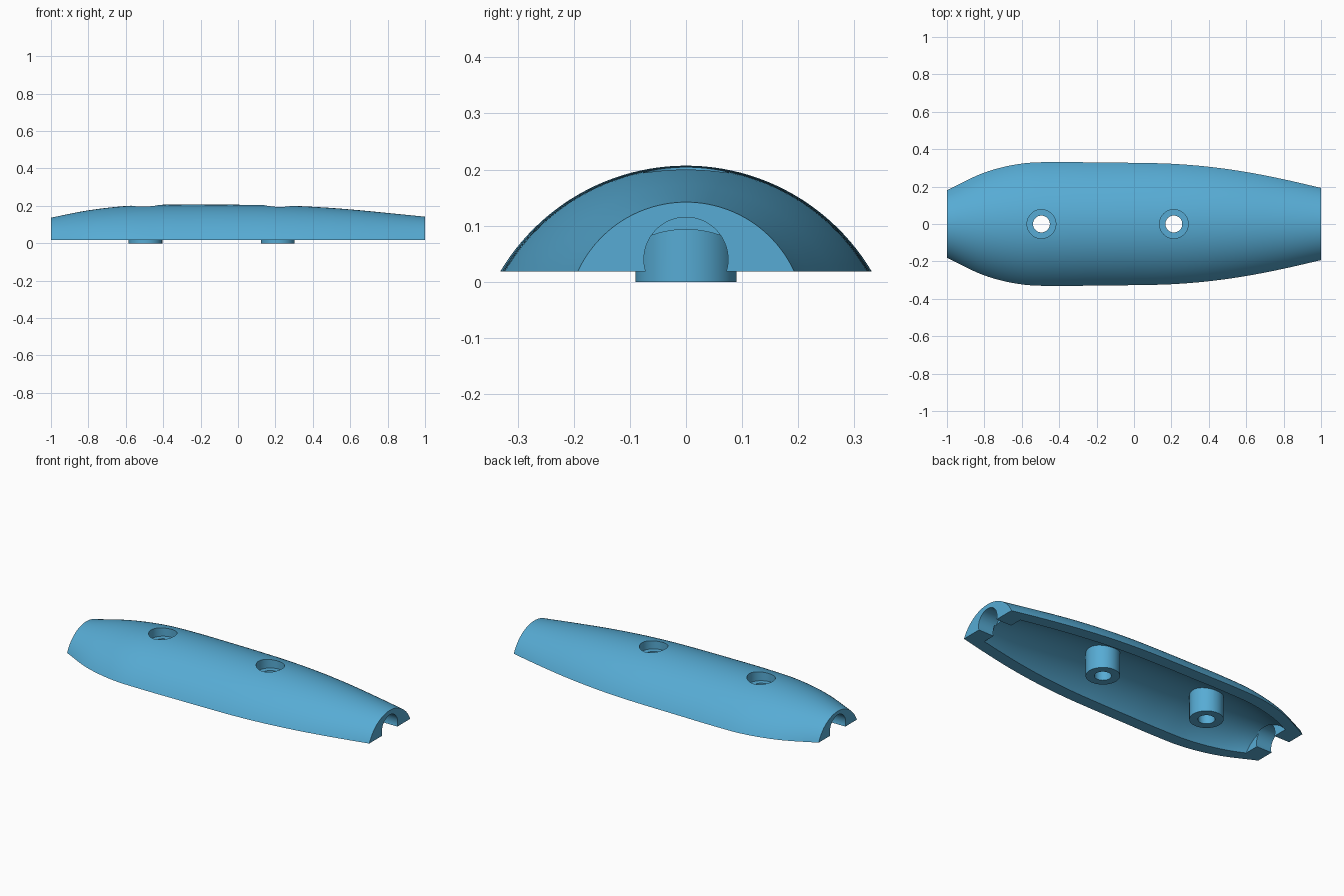
import bpy, bmesh, math
from mathutils import Matrix

cube = bpy.data.objects.get("Cube")
if cube:
    bpy.data.objects.remove(cube, do_unlink=True)

BASE = 0.018      # height of the flat rim
WALL = 0.06       # shell thickness

blue = bpy.data.materials.new("sky blue")
blue.use_nodes = True
COLOUR = (0.095, 0.41, 0.66, 1)
blue.diffuse_color = COLOUR
blue.node_tree.nodes["Principled BSDF"].inputs["Base Color"].default_value = COLOUR

# Outline stations: x, half width, crown height
STATIONS = [(-1, .180, .137), (-.8, .275, .176), (-.6, .323, .199), (-.4, .331, .206),
            (-.2, .329, .207), (0, .327, .206), (.2, .322, .203), (.4, .306, .195),
            (.6, .278, .181), (.8, .239, .162), (1, .193, .142)]


def outline(x):
    """Smooth half width and crown height at x."""
    s = (x + 1) / 0.2
    i = min(max(int(s), 0), len(STATIONS) - 2)
    t = s - i
    last = len(STATIONS) - 1

    def blend(k):
        b, c = STATIONS[i][k], STATIONS[i + 1][k]
        a = STATIONS[i - 1][k] if i > 0 else 2 * b - c
        d = STATIONS[i + 2][k] if i + 2 <= last else 2 * c - b
        return b + t / 2 * (c - a + t * (2*a - 5*b + 4*c - d + t * (3 * (b - c) + d - a)))
    return blend(1), blend(2)


def arch(x, inset, skirt, segments=48):
    """Circular arc cross-section, optionally inset and extended downwards."""
    w, top = outline(x)
    h = top - BASE
    radius = (w * w + h * h) / (2 * h)
    centre = top - radius
    r = radius - inset
    half = math.acos((BASE - centre) / r)
    pts = []
    for k in range(segments + 1):
        a = half * (2 * k / segments - 1)
        pts.append((x, r * math.sin(a), centre + r * math.cos(a)))
    if skirt:
        pts = [(x, pts[0][1], BASE - skirt)] + pts + [(x, pts[-1][1], BASE - skirt)]
    return pts


def finish(bm, name):
    bmesh.ops.recalc_face_normals(bm, faces=bm.faces)
    mesh = bpy.data.meshes.new(name)
    bm.to_mesh(mesh)
    bm.free()
    mesh.materials.append(blue)
    obj = bpy.data.objects.new(name, mesh)
    bpy.context.collection.objects.link(obj)
    return obj


def loft(name, x_end, inset=0.0, skirt=0.0, steps=64):
    bm = bmesh.new()
    rings = []
    for s in range(steps + 1):
        x = x_end * (2 * s / steps - 1)
        rings.append([bm.verts.new(p) for p in arch(x, inset, skirt)])
    for a, b in zip(rings, rings[1:]):
        for j in range(len(a)):
            k = (j + 1) % len(a)
            bm.faces.new((a[j], a[k], b[k], b[j]))
    bm.faces.new(rings[0])
    bm.faces.new(rings[-1])
    return finish(bm, name)


def cylinder(name, radius, length, centre, along_x=False):
    bm = bmesh.new()
    turn = Matrix.Rotation(math.pi / 2, 4, 'Y') if along_x else Matrix()
    bmesh.ops.create_cone(bm, cap_ends=True, segments=64, radius1=radius, radius2=radius,
                          depth=length, matrix=Matrix.Translation(centre) @ turn)
    return finish(bm, name)


def combine(target, tool, operation):
    mod = target.modifiers.new(tool.name, 'BOOLEAN')
    mod.operation = operation
    mod.solver = 'EXACT'
    mod.object = tool
    bpy.context.view_layer.objects.active = target
    bpy.ops.object.modifier_apply(modifier=mod.name)
    bpy.data.objects.remove(tool, do_unlink=True)


# Hollow half shell
shell = loft("handle_half_shell", 1.0)
combine(shell, loft("cavity", 0.9, WALL, 0.1), 'DIFFERENCE')

# Round channel through each end wall
for side in (-1, 1):
    combine(shell, cylinder("end_channel", 0.075, 0.22, (side * 1.0, 0, 0.04), True), 'DIFFERENCE')

# Screw bosses with counterbored through holes
for x in (-0.495, 0.213):
    combine(shell, cylinder("screw_boss", 0.09, 0.165, (x, 0, 0.0825)), 'UNION')
    combine(shell, cylinder("counterbore", 0.077, 0.2, (x, 0, 0.248)), 'DIFFERENCE')
    combine(shell, cylinder("screw_hole", 0.045, 0.6, (x, 0, 0.1)), 'DIFFERENCE')

bpy.ops.object.select_all(action='DESELECT')
shell.select_set(True)
bpy.context.view_layer.objects.active = shell
bpy.ops.object.shade_smooth_by_angle(angle=math.radians(30))
